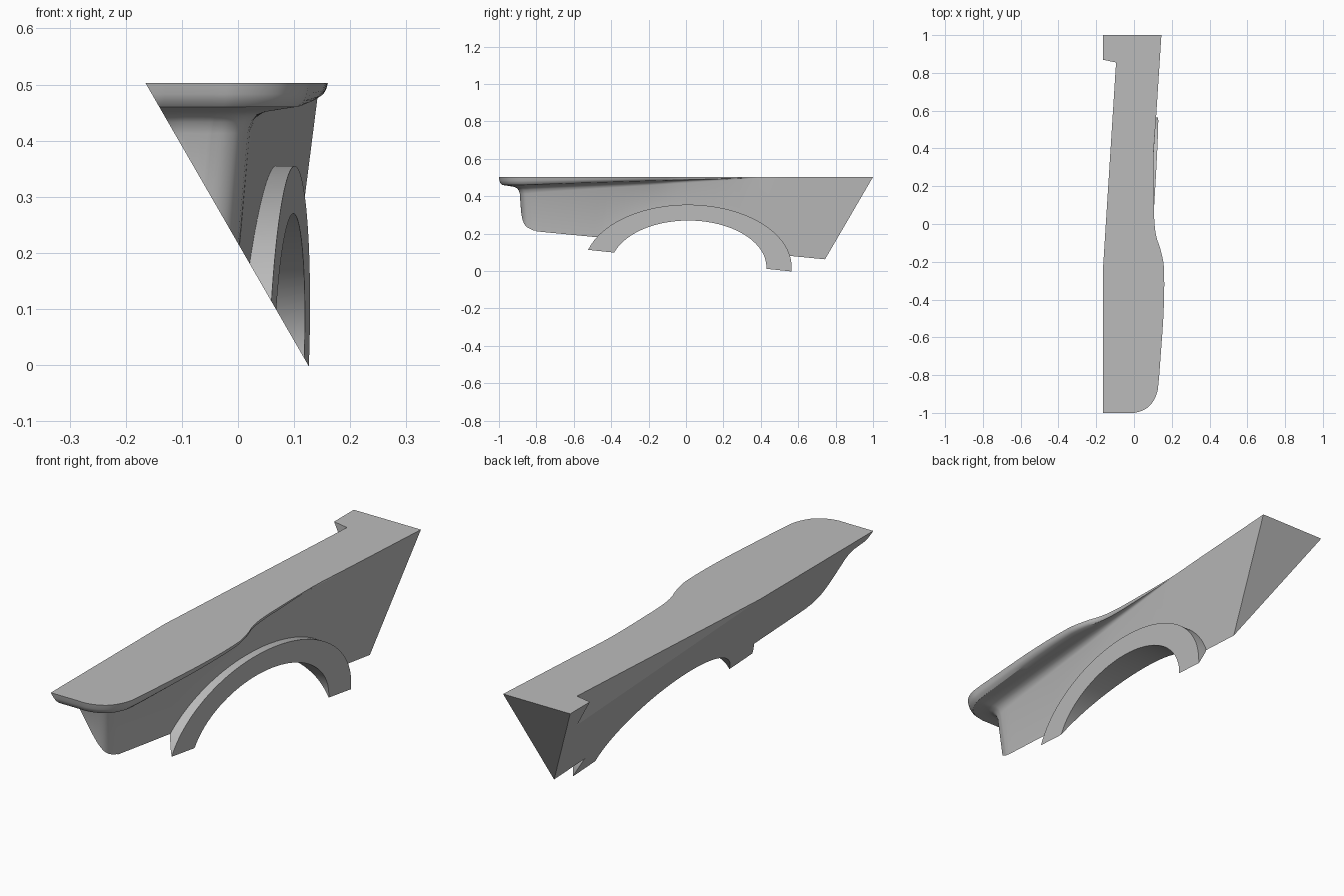
import bpy, bmesh, math
from mathutils import Vector

old = bpy.data.objects.get("Cube")
if old:
    bpy.data.objects.remove(old)

TOP = 0.503

grey = bpy.data.materials.new("light grey")
grey.use_nodes = True
grey.diffuse_color = (0.5, 0.5, 0.5, 1)
grey.node_tree.nodes["Principled BSDF"].inputs["Base Color"].default_value = (0.5, 0.5, 0.5, 1)


def loft(name, rings):
    """Closed solid through rings of equal point count."""
    bm = bmesh.new()
    loops = [[bm.verts.new(p) for p in ring] for ring in rings]
    n = len(loops[0])
    for a, b in zip(loops, loops[1:]):
        for i in range(n):
            j = (i + 1) % n
            bm.faces.new((a[i], a[j], b[j], b[i]))
    bm.faces.new(loops[0][::-1])
    bm.faces.new(loops[-1])
    bmesh.ops.recalc_face_normals(bm, faces=bm.faces)
    mesh = bpy.data.meshes.new(name)
    bm.to_mesh(mesh)
    bm.free()
    mesh.materials.append(grey)
    ob = bpy.data.objects.new(name, mesh)
    bpy.context.collection.objects.link(ob)
    return ob


def combine(target, tool, operation):
    """Apply a boolean and discard the tool."""
    tool.hide_render = True
    mod = target.modifiers.new(operation, "BOOLEAN")
    mod.operation, mod.solver, mod.object = operation, "EXACT", tool
    bpy.context.view_layer.objects.active = target
    bpy.ops.object.modifier_apply(modifier=mod.name)
    bpy.data.objects.remove(tool)


def smooth_path(pts, steps):
    """Catmull-Rom curve through points of any dimension."""
    pts = [Vector(p) for p in pts]
    ext = [pts[0]] + pts + [pts[-1]]
    out = []
    for p, a, b, q in zip(ext, ext[1:], ext[2:], ext[3:]):
        for k in range(steps):
            t = k / steps
            out.append(a + (b - p) * (t / 2) + (p * 2 - a * 5 + b * 4 - q) * (t * t / 2)
                       + (a * 3 - p - b * 3 + q) * (t ** 3 / 2))
    return out + [pts[-1]]


def side_x(y):
    return 0.145 + 0.0645 * (y - 1)


# Plan stations: lip x, lip y, wall x, wall y
front = [(-0.2, -1, -0.2, -0.895), (-0.05, -1, -0.06, -0.895), (0, -1, -0.035, -0.894),
         (0.05, -0.985, -0.01, -0.889), (0.09, -0.955, 0.01, -0.875),
         (0.12, -0.9, 0.021, -0.85), (0.13, -0.84, 0.027, -0.82)]
lip = [(-0.7, 0.141), (-0.5, 0.155), (-0.35, 0.16), (-0.25, 0.159), (-0.2, 0.155),
       (-0.13, 0.139), (-0.08, 0.122), (-0.03, 0.112), (0.03, 0.107), (0.1, 0.105)]
rear = [(y, side_x(y)) for y in (0.35, 0.57, 1.1)]
stations = smooth_path(front + [(x, y, side_x(y), y) for y, x in lip + rear], 4)


def body_ring(share, drop, z=None):
    ring = []
    for lx, ly, wx, wy in stations:
        fade = min(1, max(0.08, (0.5 - ly) / 1.4))
        height = TOP - drop * fade if z is None else z
        lean = TOP - height
        nose = 0.07 * lean if wy < -0.8 else 0
        ring.append((wx + (lx - wx) * share - (0.09 * lean if wx > -0.19 else 0),
                     wy + (ly - wy) * share + nose, height))
    return ring + [(-0.2, 1.1, ring[-1][2])]


# Fender body with flared lip that fades towards the rear
profile = [(1, 0), (0.98, 0.02), (0.94, 0.033), (0.85, 0.043), (0.6, 0.047),
           (0.3, 0.052), (0.15, 0.058), (0.05, 0.07), (0, 0.09)]
body = loft("fender", [body_ring(s, d) for s, d in profile] + [body_ring(0, 0, -0.05)])


# Wheel arch flare and wheel opening
def arch(name, cy, a, b, outer):
    outline = [(cy + a, -0.1)]
    for k in range(65):
        t = math.pi * k / 64
        outline.append((cy + a * math.cos(t), 0.02 + b * math.sin(t)))
    outline.append((cy - a, -0.1))
    return loft(name, [[(-0.3, y, z) for y, z in outline],
                       [(outer(y, z), y, z) for y, z in outline]])


combine(body, arch("arch_flare", 0.01, 0.555, 0.335,
                   lambda y, z: 0.09 + 0.0645 * y + 0.03 * z), "UNION")
combine(body, arch("wheel_opening", 0.0125, 0.4175, 0.25, lambda y, z: 0.4), "DIFFERENCE")

# Sloping inner face
slope = Vector((0.29, -TOP))
a, b = Vector((-0.165, TOP)) - slope, Vector((0.125, 0)) + slope
section = [a, b, (-1, b.y), (-1, a.y)]
combine(body, loft("inner_cutter", [[(x, y, z) for x, z in section] for y in (-2, 2)]), "DIFFERENCE")

# Raked rear face
rake = Vector((0.27, 0.463))
a, b = Vector((1, TOP)) + rake, Vector((1, TOP)) - rake * 2
section = [a, b, (2, b.y), (2, a.y)]
combine(body, loft("rear_cutter", [[(x, y, z) for y, z in section] for x in (-1, 1)]), "DIFFERENCE")

# Tapered relief along the inner top edge
relief = [(-0.165, -0.25), (-0.095, 0.855), (-0.165, 0.87), (-0.4, 0.87), (-0.4, -0.25)]
combine(body, loft("relief_cutter", [[(x, y, z) for x, y in relief] for z in (-0.2, 0.7)]), "DIFFERENCE")

# Smooth curves, sharp edges
bpy.ops.object.select_all(action="DESELECT")
body.select_set(True)
bpy.context.view_layer.objects.active = body
bpy.ops.object.shade_smooth_by_angle(angle=math.radians(30))
